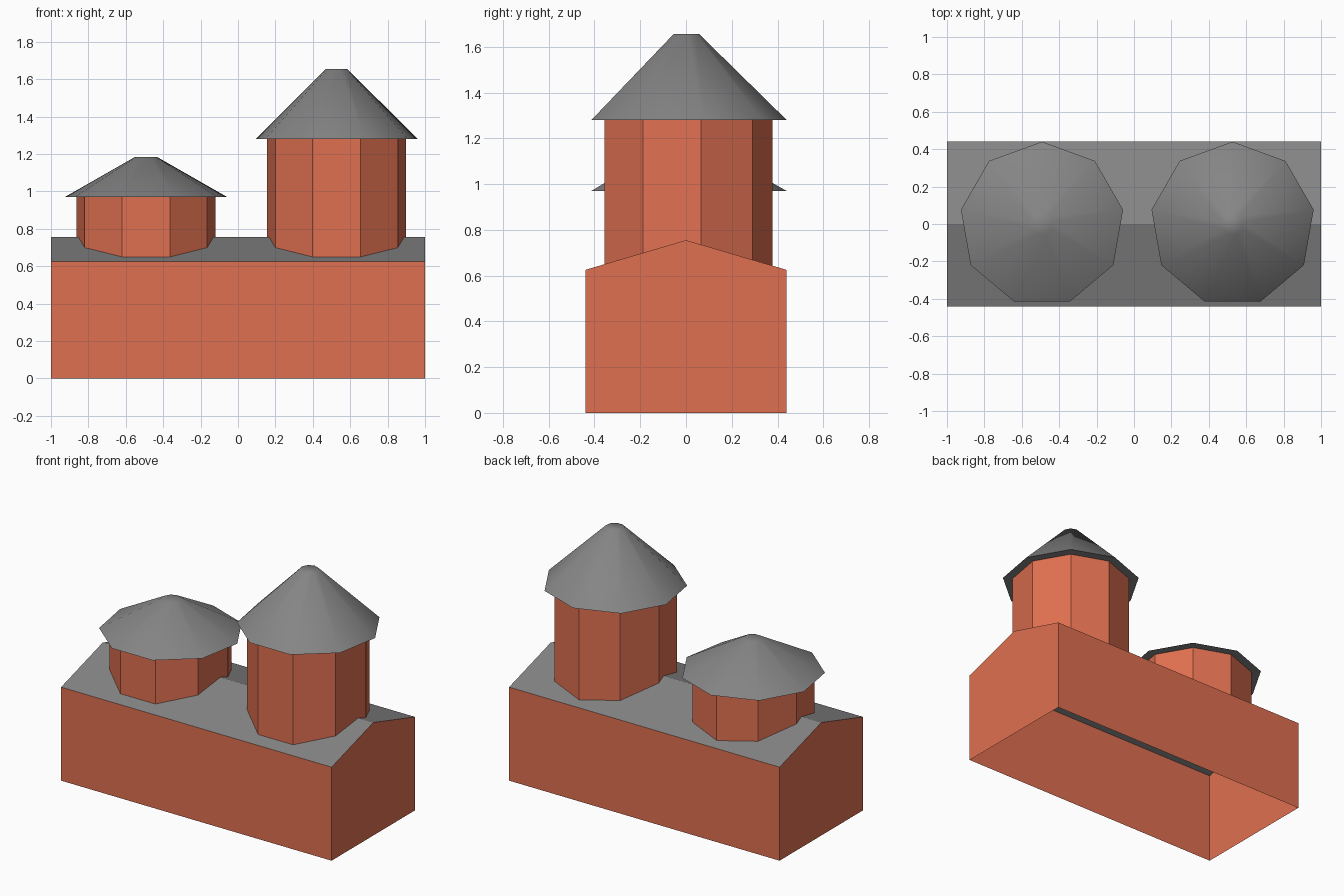
import bpy, bmesh, math

if "Cube" in bpy.data.objects:
    bpy.data.objects.remove(bpy.data.objects["Cube"])

def material(name, rgb):
    m = bpy.data.materials.new(name)
    m.diffuse_color = (*rgb, 1)
    m.use_nodes = True
    m.node_tree.nodes["Principled BSDF"].inputs["Base Color"].default_value = m.diffuse_color
    return m

brick = material("brick red", (0.74, 0.162, 0.082))
slate = material("slate grey", (0.235, 0.235, 0.235))

def add_object(name, bm, mats):
    me = bpy.data.meshes.new(name)
    bm.to_mesh(me)
    bm.free()
    for m in mats:
        me.materials.append(m)
    ob = bpy.data.objects.new(name, me)
    bpy.context.collection.objects.link(ob)
    return ob

def loft(bm, loops):
    """Skin consecutive closed loops of vertices with quads."""
    for a, b in zip(loops, loops[1:]):
        n = len(a)
        for i in range(n):
            j = (i + 1) % n
            bm.faces.new((a[i], a[j], b[j], b[i]))

def ring(bm, x, r, z, sides=9):
    # one corner points to the back (+y)
    step = 2 * math.pi / sides
    return [bm.verts.new((x + r * math.cos(math.pi / 2 + i * step),
                          r * math.sin(math.pi / 2 + i * step), z))
            for i in range(sides)]

# Hall: gabled profile swept along x, open underneath, grey roof slopes
EAVE, RIDGE, HALF = 0.625, 0.755, 0.44
profile = [(HALF, 0), (HALF, EAVE), (0, RIDGE), (-HALF, EAVE), (-HALF, 0)]
bm = bmesh.new()
left, right = ([bm.verts.new((x, y, z)) for y, z in profile] for x in (-1, 1))
for i in range(4):
    bm.faces.new((left[i], left[i + 1], right[i + 1], right[i]))
bm.faces.new(left)
bm.faces.new(right)
bmesh.ops.recalc_face_normals(bm, faces=bm.faces)
for f in bm.faces:
    f.material_index = 1 if abs(f.normal.z) > 0.5 else 0
    if f.normal.z < -0.5 or (abs(f.normal.y) > 0.9 and
                             f.normal.y * f.calc_center_median().y < 0):
        f.normal_flip()
add_object("hall", bm, [brick, slate])

def tower(label, x, eave, top):
    # Nine-sided wall
    bm = bmesh.new()
    loft(bm, [ring(bm, x, 0.378, 0.63), ring(bm, x, 0.378, eave)])
    add_object(label + "_tower_wall", bm, [brick])
    # Overhanging truncated cone roof, smooth slopes with flat underside
    bm = bmesh.new()
    low, high = ring(bm, x, 0.44, eave), ring(bm, x, 0.058, top)
    loft(bm, [low, high])
    bm.faces.new(high)
    bm.faces.new(low[::-1])
    for f in bm.faces:
        f.smooth = True
    for e in bm.edges:
        if all(v in low for v in e.verts):
            e.smooth = False
    add_object(label + "_tower_roof", bm, [slate])

tower("short", -0.492, 0.97, 1.185)
tower("tall", 0.527, 1.28, 1.655)
